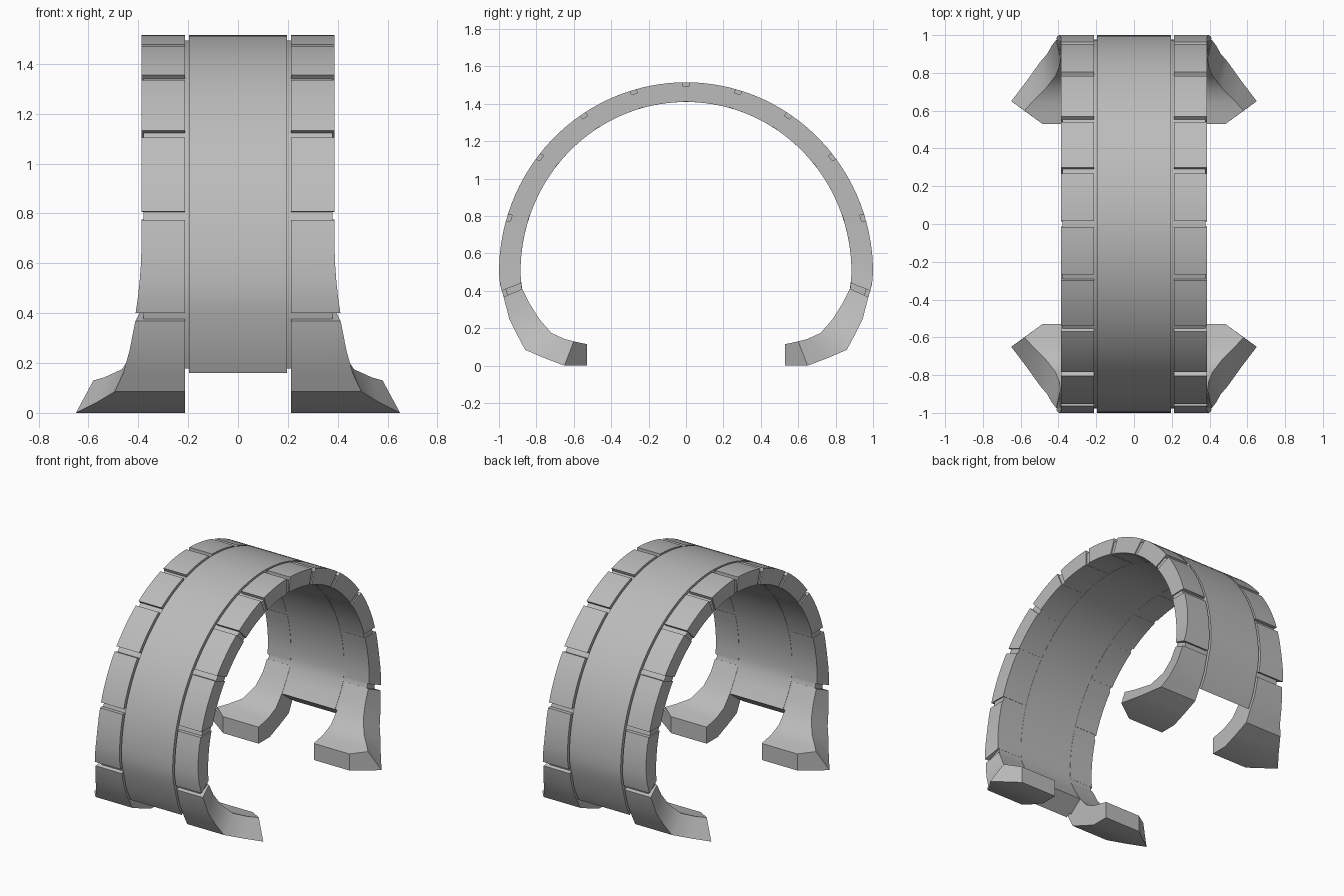
import bpy, bmesh
from math import sin, cos, radians, degrees, sqrt
from mathutils import Vector

cube = bpy.data.objects.get("Cube")
if cube:
    bpy.data.objects.remove(cube, do_unlink=True)

grey = bpy.data.materials.new("plain grey")
grey.use_nodes = True
grey.diffuse_color = (0.5, 0.5, 0.5, 1)
grey.node_tree.nodes["Principled BSDF"].inputs["Base Color"].default_value = (0.5, 0.5, 0.5, 1)

HUB = 0.79      # height where all groove directions meet
MID = 0.5       # height of the widest point
STEP = 22.5     # angle between grooves
GAP = 0.017     # half groove width
SLOT_IN, SLOT_OUT, EDGE = 0.197, 0.212, 0.387


def ray_hit(deg, half_y, half_z, low_z):
    """Point (y, z) where a ray from the hub meets the arch curve."""
    c, s = cos(radians(deg)), sin(radians(deg))
    for b in (half_z, low_z):
        qa = (c / half_y) ** 2 + (s / b) ** 2
        qb = 2 * (HUB - MID) * s / b ** 2
        qc = ((HUB - MID) / b) ** 2 - 1
        r = (-qb + sqrt(qb * qb - 4 * qa * qc)) / (2 * qa)
        if HUB + r * s >= MID:
            break
    return Vector((r * c, HUB + r * s))


def arch(deg):
    """Outer point, inner point, and side reach at each."""
    flare = min(1, max(0, (-deg - 6) / 16))
    return (ray_hit(deg, 1.0, 1.015, 0.6), ray_hit(deg, 0.885, 0.91, 0.62),
            EDGE + 0.025 * flare ** 2, EDGE + 0.003 * flare)


def arch_run(start, end, count):
    return [arch(start + (end - start) * i / count) for i in range(count + 1)]


def loft(name, sections, start_cap=True, mirror_x=True):
    """Join four-cornered sections (inside x, then outer and inner edges)."""
    bm = bmesh.new()
    rings = []
    for outer, inner, x_low, x_out, x_in in sections:
        corners = ((x_low, outer), (x_out, outer), (x_in, inner), (x_low, inner))
        rings.append([bm.verts.new((x, p[0], p[1])) for x, p in corners])
    for a, b in zip(rings, rings[1:]):
        for i in range(4):
            j = (i + 1) % 4
            bm.faces.new((a[i], a[j], b[j], b[i]))
    if start_cap:
        bm.faces.new(rings[0])
    bm.faces.new(rings[-1])
    bmesh.ops.recalc_face_normals(bm, faces=bm.faces[:])
    # an open start can confuse the orientation, so check the crown face
    bm.normal_update()
    crown = max(bm.faces, key=lambda f: f.calc_center_median().length)
    if crown.normal.dot(crown.calc_center_median() - Vector((0, 0, MID))) < 0:
        bmesh.ops.reverse_faces(bm, faces=bm.faces[:])
    mesh = bpy.data.meshes.new(name)
    bm.to_mesh(mesh)
    bm.free()
    obj = bpy.data.objects.new(name, mesh)
    bpy.context.collection.objects.link(obj)
    mesh.materials.append(grey)
    mod = obj.modifiers.new("mirror", 'MIRROR')
    mod.use_axis = (mirror_x, True, False)
    mod.merge_threshold = 0.0005
    bpy.ops.object.select_all(action='DESELECT')
    obj.select_set(True)
    bpy.context.view_layer.objects.active = obj
    bpy.ops.object.shade_smooth_by_angle(angle=radians(25))
    return obj


def gap_angle(deg):
    outer = arch(deg)[0]
    return degrees(GAP / (outer - Vector((0, HUB))).length)


# Lower stations of the arch: outer point, inner point, side reaches
low = [(Vector(o), Vector(i), xo, xi) for o, i, xo, xi in (
    ((0.945, 0.25), (0.835, 0.33), 0.435, 0.395),
    ((0.90, 0.16), (0.785, 0.25), 0.46, 0.415),
    ((0.86, 0.085), (0.72, 0.175), 0.495, 0.465),
    ((0.755, 0.04), (0.65, 0.143), 0.57, 0.535),
    ((0.65, 0.0), (0.60, 0.13), 0.65, 0.58),
    ((0.53, 0.0), (0.53, 0.115), 0.485, 0.485))]

# Side blocks between grooves
for k in range(5):
    top, bottom = 90 - k * STEP, 90 - (k + 1) * STEP
    run = arch_run(top - gap_angle(top), bottom + gap_angle(bottom), 6)
    loft(f"side_block_{k + 1}", [(o, i, SLOT_OUT, xo, xi) for o, i, xo, xi in run])

# Flared feet
heel = -STEP - gap_angle(-STEP)
loft("flared_foot", [(o, i, SLOT_OUT, xo, xi) for o, i, xo, xi in [arch(heel)] + low])

# Smooth centre band, and the recessed liner seen in the grooves
spine = arch_run(90, heel, 32) + low[:2]
loft("centre_band", [(o, i, -SLOT_IN, SLOT_IN, SLOT_IN) for o, i, _, _ in spine],
     start_cap=False, mirror_x=False)
loft("inner_liner", [(o.lerp(i, 0.2), i.lerp(o, 0.015), -EDGE + 0.008, EDGE - 0.008, EDGE - 0.008)
                     for o, i, _, _ in spine], start_cap=False, mirror_x=False)
